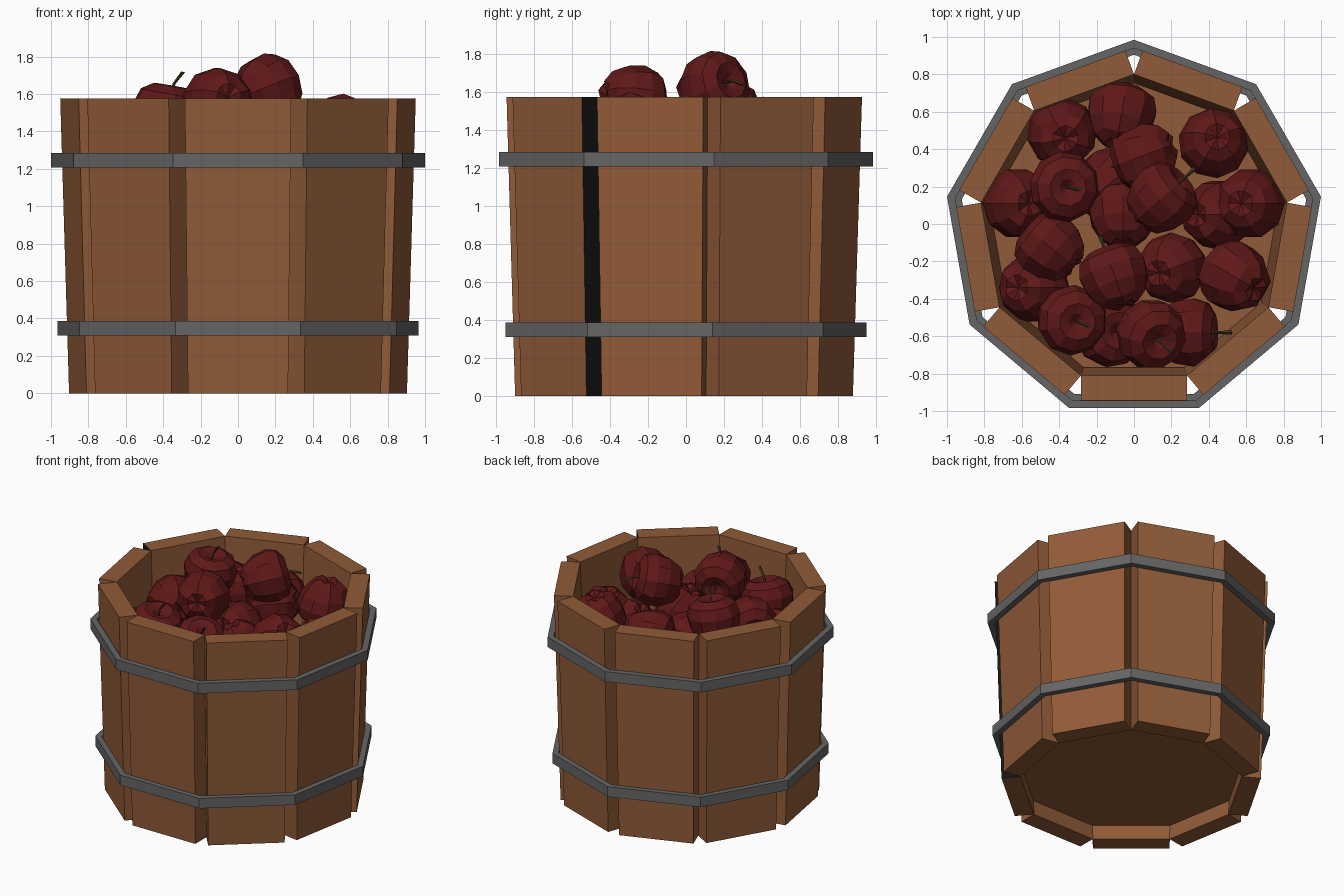
import bpy, bmesh
from math import sin, cos, tan, pi, radians
from mathutils import Matrix

if "Cube" in bpy.data.objects:
    bpy.data.objects.remove(bpy.data.objects["Cube"])

CY = -0.03            # axis of the nine-sided bucket
N = 9
H = 1.575


def material(name, rgb):
    m = bpy.data.materials.new(name)
    m.diffuse_color = (*rgb, 1)
    m.use_nodes = True
    m.node_tree.nodes["Principled BSDF"].inputs["Base Color"].default_value = m.diffuse_color
    return m


WOOD = material("wood", (0.285, 0.105, 0.040))
IRON = material("iron", (0.13, 0.13, 0.13))
DARK = material("dark_gap", (0.007, 0.007, 0.007))
RED = material("apple_red", (0.115, 0.009, 0.009))
STEM = material("stem_brown", (0.06, 0.04, 0.015))


def add_object(name, bm, mats, loc=(0, 0, 0)):
    bmesh.ops.recalc_face_normals(bm, faces=bm.faces)
    me = bpy.data.meshes.new(name)
    bm.to_mesh(me)
    bm.free()
    for m in mats:
        me.materials.append(m)
    ob = bpy.data.objects.new(name, me)
    ob.location = loc
    bpy.context.collection.objects.link(ob)
    return ob


def bridge(bm, a, b):
    n = len(a)
    return [bm.faces.new((a[i], a[(i + 1) % n], b[(i + 1) % n], b[i])) for i in range(n)]


# Staves: tapered slabs that touch at their inner corners
for k in range(N):
    bm = bmesh.new()
    rings = []
    for z, inner in ((0, 0.735), (H, 0.78)):
        w = inner * tan(pi / N)
        rings.append([bm.verts.new(p) for p in (
            (inner, -w, z), (inner + 0.135, -w, z), (inner + 0.135, w, z), (inner, w, z))])
    sides = bridge(bm, *rings)
    bm.faces.new(rings[0])
    bm.faces.new(rings[1])
    if k in (1, 6):                       # two stave edges are dark
        sides[2].material_index = 1
    ob = add_object(f"stave_{k + 1}", bm, (WOOD, DARK), (0, CY, 0))
    ob.rotation_euler.z = radians(-90 + 40 * k)


def nonagon(bm, r, z):
    return [bm.verts.new((r * cos(a), r * sin(a), z))
            for a in (pi / 2 + 2 * pi * i / N for i in range(N))]


# Floor, raised inside the staves
bm = bmesh.new()
low, high = nonagon(bm, 0.785, 0.11), nonagon(bm, 0.785, 0.14)
bridge(bm, low, high)
bm.faces.new(low)
bm.faces.new(high)
add_object("bucket_floor", bm, [WOOD], (0, CY, 0))

# Iron hoops
for name, r, z in (("lower_hoop", 0.98, 0.31), ("upper_hoop", 1.015, 1.208)):
    bm = bmesh.new()
    loops = [nonagon(bm, *p) for p in ((r, z), (r, z + 0.077), (r - 0.045, z + 0.077), (r - 0.045, z))]
    for i in range(4):
        bridge(bm, loops[i], loops[(i + 1) % 4])
    add_object(name, bm, [IRON], (0, CY, 0))


# Apple: ten-sided lathe with five soft lobes underneath and a bent stem
def apple_mesh():
    bm = bmesh.new()
    profile = [(0.07, -0.155, 0.010), (0.13, -0.12, 0.008), (0.175, -0.04, 0), (0.19, 0.05, 0),
               (0.165, 0.125, 0), (0.10, 0.165, 0), (0.045, 0.15, 0)]
    rings = []
    for r, z, lobe in profile:
        rings.append([bm.verts.new((r * cos(pi * i / 5), r * sin(pi * i / 5), z + lobe * (-1) ** i))
                      for i in range(10)])
    for a, b in zip(rings, rings[1:]):
        bridge(bm, a, b)
    for ring, z in ((rings[0], -0.135), (rings[-1], 0.11)):
        tip = bm.verts.new((0, 0, z))
        for i in range(10):
            bm.faces.new((ring[i], ring[(i + 1) % 10], tip))
    stem = []
    for x, z, r in ((0, 0.10, 0.008), (0.008, 0.18, 0.008), (0.045, 0.25, 0.011)):
        stem.append([bm.verts.new((x + r * cos(pi * i / 2), r * sin(pi * i / 2), z)) for i in range(4)])
    faces = bridge(bm, stem[0], stem[1]) + bridge(bm, stem[1], stem[2])
    faces += [bm.faces.new(stem[0]), bm.faces.new(stem[2])]
    for f in faces:
        f.material_index = 1
    return bm


# Apple pile: x, y, top height, stem tilt from vertical, stem direction
PILE = [
    (-0.38, 0.48, 1.46, 170, 120), (-0.07, 0.57, 1.44, 110, 80), (0.06, 0.37, 1.50, 100, 200),
    (0.43, 0.44, 1.58, 168, 240), (-0.61, 0.11, 1.44, 160, 180), (-0.38, 0.20, 1.66, 10, -10),
    (-0.15, 0.20, 1.32, 120, 40), (-0.06, 0.04, 1.40, 110, 90), (0.14, 0.13, 1.80, 75, 42),
    (0.43, 0.05, 1.36, 140, 0), (0.61, 0.11, 1.44, 165, 0), (-0.44, -0.13, 1.55, 95, 140),
    (-0.10, -0.29, 1.74, 100, 110), (-0.55, -0.34, 1.40, 150, 0), (0.19, -0.24, 1.44, 155, 20),
    (0.55, -0.29, 1.60, 130, 150), (-0.34, -0.51, 1.52, 14, -20), (-0.14, -0.58, 1.32, 20, 10),
    (0.08, -0.58, 1.54, 28, -40), (0.27, -0.58, 1.36, 80, 0)]
for n, (x, y, top, tilt, az) in enumerate(PILE, 1):
    bm = apple_mesh()
    rot = Matrix.Rotation(radians(az), 4, 'Z') @ Matrix.Rotation(radians(tilt), 4, 'Y')
    bmesh.ops.transform(bm, matrix=rot, verts=bm.verts)
    add_object(f"apple_{n}", bm, (RED, STEM), (x, y, top - 0.18))
